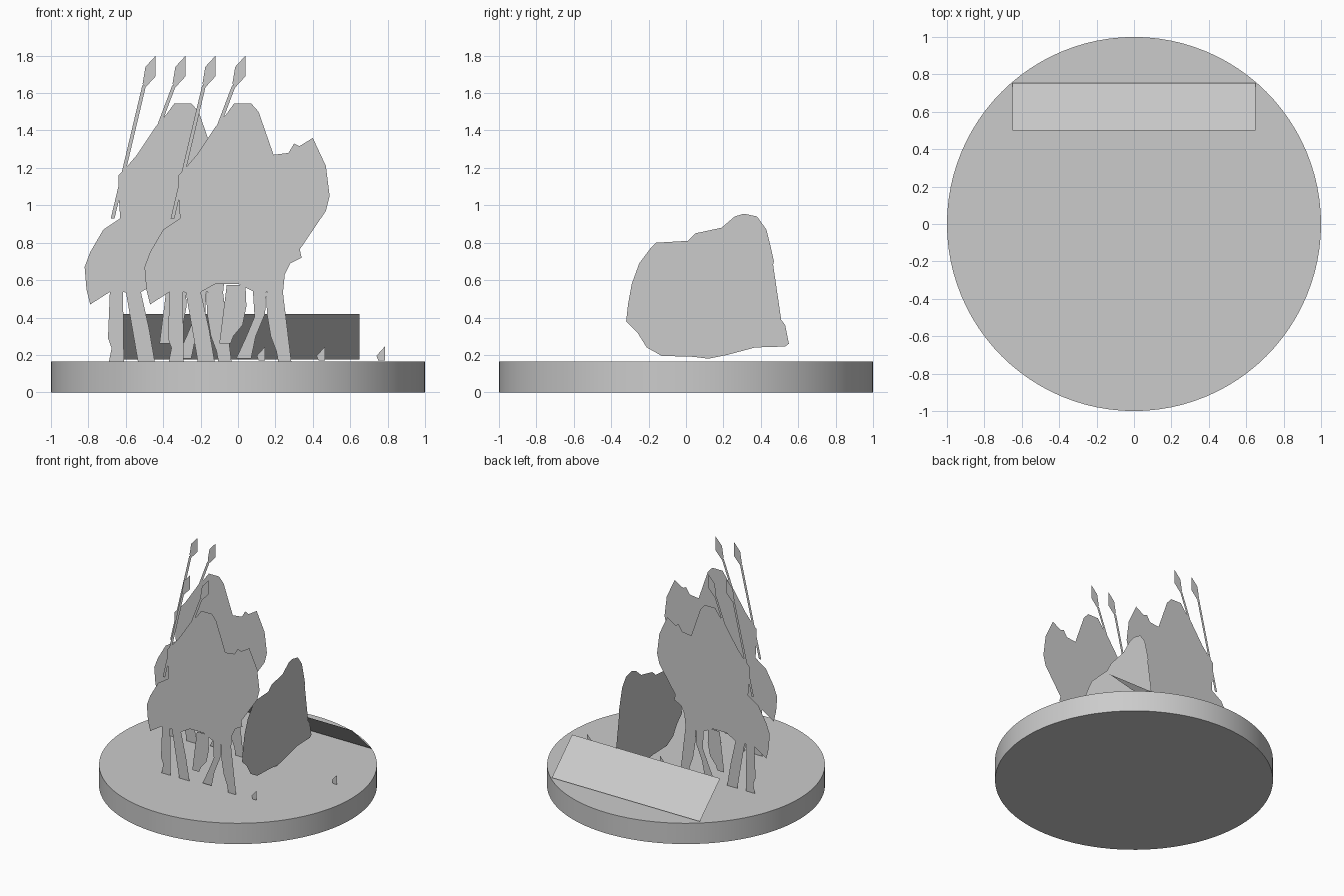
import bpy, bmesh, math

grey = bpy.data.materials.new("plain_grey")
grey.diffuse_color = (0.6, 0.6, 0.6, 1)


def make(name, bm):
    me = bpy.data.meshes.new(name)
    bm.to_mesh(me)
    bm.free()
    me.materials.append(grey)
    ob = bpy.data.objects.new(name, me)
    bpy.context.collection.objects.link(ob)
    return ob


def sheet(name, outlines, place):
    """Flat paper-like cut-outs from 2D outlines, placed in 3D by a function."""
    bm = bmesh.new()
    for pts in outlines:
        bm.faces.new([bm.verts.new(place(u, v)) for u, v in pts])
    bmesh.ops.triangulate(bm, faces=bm.faces[:])
    return make(name, bm)


def strip(path):
    """Outline of a limb from (x, z, half width) points running downwards."""
    return [(x - w, z) for x, z, w in path] + [(x + w, z) for x, z, w in reversed(path)]


# round base
bm = bmesh.new()
bmesh.ops.create_cone(bm, cap_ends=True, segments=96, radius1=1, radius2=1, depth=0.165)
bmesh.ops.translate(bm, verts=bm.verts, vec=(0, 0, 0.0825))
for f in bm.faces:
    f.smooth = len(f.verts) == 4
for e in bm.edges:
    e.smooth = all(f.smooth for f in e.link_faces)
make("round_base", bm)

# sloping panel at the back
sheet("sloping_panel", [[(-0.65, 0), (0.65, 0), (0.65, 1), (-0.65, 1)]],
      lambda u, v: (u, 0.5 + 0.255 * v, 0.42 - 0.245 * v))

# upright rock cut-out facing sideways
rock = [(-0.32, 0.38), (-0.31, 0.47), (-0.29, 0.58), (-0.25, 0.69), (-0.19, 0.77), (-0.16, 0.80),
        (0.01, 0.81), (0.05, 0.85), (0.19, 0.88), (0.26, 0.94), (0.31, 0.955), (0.38, 0.94),
        (0.43, 0.87), (0.45, 0.79), (0.47, 0.70), (0.45, 0.62), (0.44, 0.54), (0.47, 0.44),
        (0.53, 0.36), (0.55, 0.26), (0.53, 0.245), (0.37, 0.24), (0.22, 0.20), (0.12, 0.18),
        (0.04, 0.19), (-0.13, 0.195), (-0.21, 0.24), (-0.26, 0.32)]
sheet("rock_cutout", [rock[::-1]], lambda u, v: (0.26, u, v))

# rider and horse: body outline, then limbs and spears
body = [(-0.50, 0.67), (-0.47, 0.75), (-0.40, 0.87), (-0.31, 0.93), (-0.24, 1.0), (-0.27, 1.06),
        (-0.32, 1.09), (-0.32, 1.16), (-0.28, 1.20), (-0.22, 1.27), (-0.12, 1.34), (-0.12, 1.42),
        (-0.06, 1.49), (-0.02, 1.545), (0.07, 1.545), (0.11, 1.50), (0.10, 1.38), (0.16, 1.35),
        (0.19, 1.27), (0.27, 1.28), (0.30, 1.33), (0.34, 1.31), (0.40, 1.36), (0.41, 1.29),
        (0.47, 1.21), (0.46, 1.13), (0.49, 1.05), (0.47, 0.97), (0.38, 0.98), (0.29, 0.95),
        (0.30, 0.83), (0.34, 0.72), (0.28, 0.69), (0.25, 0.63), (0.24, 0.53), (0.08, 0.54),
        (0.0, 0.58), (-0.12, 0.58), (-0.21, 0.53), (-0.36, 0.54), (-0.37, 0.66), (-0.40, 0.53),
        (-0.47, 0.47), (-0.49, 0.55)]
limbs = [
    [(-0.33, 0.54, 0.035), (-0.325, 0.36, 0.025), (-0.355, 0.29, 0.02), (-0.33, 0.22, 0.02),
     (-0.33, 0.165, 0.04)],
    [(-0.24, 0.54, 0.04), (-0.23, 0.43, 0.03), (-0.18, 0.34, 0.025), (-0.20, 0.25, 0.02),
     (-0.17, 0.165, 0.045)],
    [(-0.01, 0.575, 0.05), (0.02, 0.46, 0.025), (0.0, 0.36, 0.025), (-0.05, 0.30, 0.025),
     (-0.07, 0.26, 0.03)],
    [(0.115, 0.54, 0.035), (0.12, 0.42, 0.025), (0.07, 0.30, 0.025), (0.045, 0.22, 0.02),
     (0.03, 0.18, 0.04)],
    [(0.195, 0.535, 0.045), (0.185, 0.42, 0.03), (0.195, 0.30, 0.02), (0.225, 0.22, 0.02),
     (0.25, 0.165, 0.035)],
]


def spear(tip, foot):
    blade = [(tip, 1.8), (tip - 0.055, 1.74), (tip - 0.07, 1.65), (tip - 0.055, 1.63), (tip, 1.69)]
    return [blade, strip([(foot, 0.93, 0.01), (tip - 0.062, 1.64, 0.01)])[::-1]]


def scrap(x):
    return [(x - 0.03, 0.195), (x + 0.015, 0.245), (x + 0.015, 0.17), (x - 0.02, 0.17)]


rider = [body[::-1], scrap(0.45)[::-1]] + [strip(p) for p in limbs]
for tip, foot in ((-0.12, -0.35), (0.04, -0.29)):
    blade, shaft = spear(tip, foot)
    rider += [blade, shaft[::-1][::-1]]
for name, dx, y, extra in (("front_rider", 0, -0.43, []), ("back_rider", -0.32, 0.12, [scrap(1.09)[::-1]])):
    sheet(name, rider + extra, lambda u, v: (u + dx, y, v))
